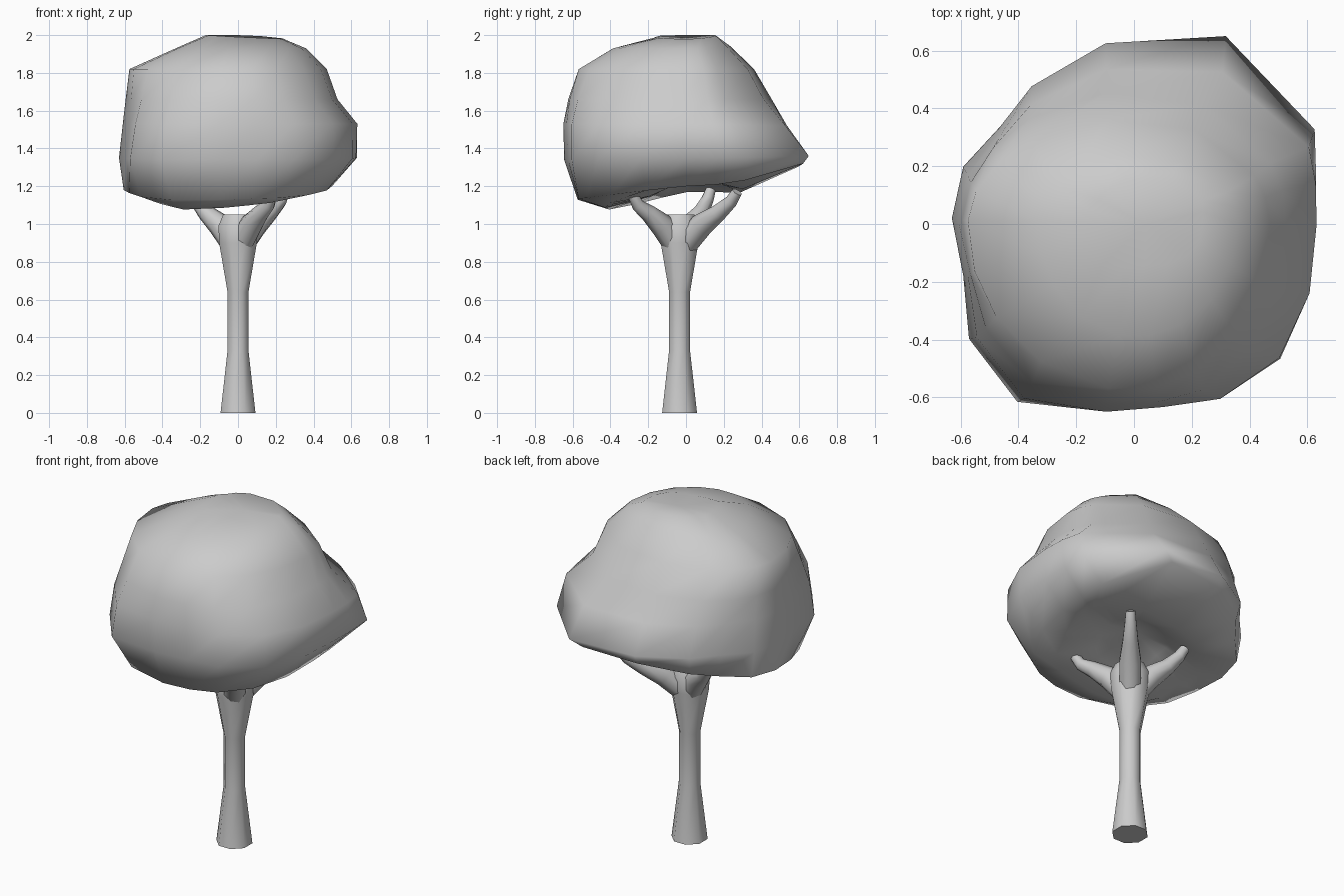
import bpy, bmesh, math
from mathutils import Vector

if "Cube" in bpy.data.objects:
    bpy.data.objects.remove(bpy.data.objects["Cube"])


def loft(name, rings, top=None, bottom=None, angle=60):
    """Skin equal-sized rings of points; close the ends with a pole or an n-gon."""
    bm = bmesh.new()
    loops = [[bm.verts.new(p) for p in r] for r in rings]
    n = len(loops[0])
    for a, b in zip(loops, loops[1:]):
        for i in range(n):
            j = (i + 1) % n
            bm.faces.new((a[i], a[j], b[j], b[i]))
    for loop, pole in ((loops[0], bottom), (loops[-1], top)):
        if pole is None:
            bm.faces.new(loop)
        else:
            v = bm.verts.new(pole)
            for i in range(n):
                bm.faces.new((loop[i], loop[(i + 1) % n], v))
    bmesh.ops.recalc_face_normals(bm, faces=bm.faces)
    me = bpy.data.meshes.new(name)
    bm.to_mesh(me)
    bm.free()
    ob = bpy.data.objects.new(name, me)
    bpy.context.collection.objects.link(ob)
    bpy.ops.object.select_all(action='DESELECT')
    ob.select_set(True)
    bpy.context.view_layer.objects.active = ob
    bpy.ops.object.shade_smooth_by_angle(angle=math.radians(angle))
    return ob


def tube(name, path, sides=8):
    """Tapered tube along (x, y, z, radius) stations."""
    pts = [Vector(p[:3]) for p in path]
    rings = []
    for i, p in enumerate(pts):
        d = (pts[min(i + 1, len(pts) - 1)] - pts[max(i - 1, 0)]).normalized()
        side = Vector((-d.y, d.x, 0)) if d.xy.length > 0.05 else Vector((0, 1, 0))
        side.normalize()
        up = d.cross(side)
        rings.append([p + path[i][3] * (side * math.cos(t) + up * math.sin(t))
                      for t in (2 * math.pi * (k + 0.5) / sides for k in range(sides))])
    return loft(name, rings)


# Trunk: flared foot, slim waist, wide crotch
CY = -0.034
tube("trunk", [(0, CY, 0, 0.100), (0, CY, 0.33, 0.060), (0, CY, 0.64, 0.060),
               (0, CY, 0.90, 0.108), (0, CY, 0.99, 0.112), (0, CY, 1.05, 0.085)])

# Three branches spreading from the crotch
tips = ((0.25, 0.27, 1.17), (-0.25, 0.13, 1.18), (0.18, -0.28, 1.15))
for k, (tx, ty, tz) in enumerate(tips):
    def at(f, z, r):
        return (tx * f, CY + (ty - CY) * f, z, r)
    tube("branch_%d" % (k + 1), [at(0.03, 0.86, 0.06), at(0.38, 0.995, 0.064),
                                 at(0.68, 1.06, 0.045), at(0.90, tz - 0.05, 0.034),
                                 at(1.0, tz, 0.028)])

# Canopy: plan outline, scaled at each level by its left/right/front/back reach
outline = [(-0.64, 0.02), (-0.60, -0.18), (-0.58, -0.40), (-0.41, -0.62), (-0.10, -0.65),
           (0.10, -0.63), (0.30, -0.61), (0.51, -0.47), (0.61, -0.24), (0.63, 0.0),
           (0.635, 0.17), (0.63, 0.33), (0.32, 0.655), (-0.10, 0.63), (-0.36, 0.48),
           (-0.47, 0.34), (-0.60, 0.20)]
levels = [  # z, left, right, front, back, sag at front, lift at back, tilt, front and back rounding
    (1.23, 0.22, 0.18, 0.21, 0.15, 0.09, 0.00, 0.00, 0.0, 0.0),
    (1.20, 0.45, 0.36, 0.43, 0.30, 0.11, -0.03, 0.03, 0.0, 0.0),
    (1.19, 0.605, 0.50, 0.58, 0.62, 0.06, 0.125, 0.01, 0.7, 0.0),
    (1.35, 0.63, 0.635, 0.65, 0.65, 0.01, 0.01, 0.00, 0.0, 0.0),
    (1.53, 0.61, 0.64, 0.655, 0.55, 0.00, -0.01, 0.00, 0.2, 0.4),
    (1.66, 0.595, 0.53, 0.63, 0.46, 0.00, 0.00, 0.00, 0.6, 1.0),
    (1.82, 0.575, 0.47, 0.575, 0.365, 0.00, 0.00, 0.00, 1.0, 1.0),
    (1.93, 0.33, 0.36, 0.39, 0.24, 0.00, 0.01, 0.00, 1.0, 1.0),
    (1.99, 0.17, 0.24, 0.15, 0.16, 0.00, 0.01, -0.01, 0.0, 0.0),
]
rings = []
for z, xl, xr, yf, yb, sag, lift, tilt, rf, rb in levels:
    ring = []
    for x, y in outline:
        u, v = x / 0.64, y / 0.655
        k = math.hypot(u, v) ** -(rb if v > 0 else rf)
        dz = tilt * u + (lift * v * v if v > 0 else sag * v)
        ring.append((u * k * (xr if u > 0 else xl), v * k * (yb if v > 0 else yf), z + dz))
    rings.append(ring)
loft("canopy", rings, top=(0.04, 0, 1.98), bottom=(0, 0, 1.26), angle=70)
